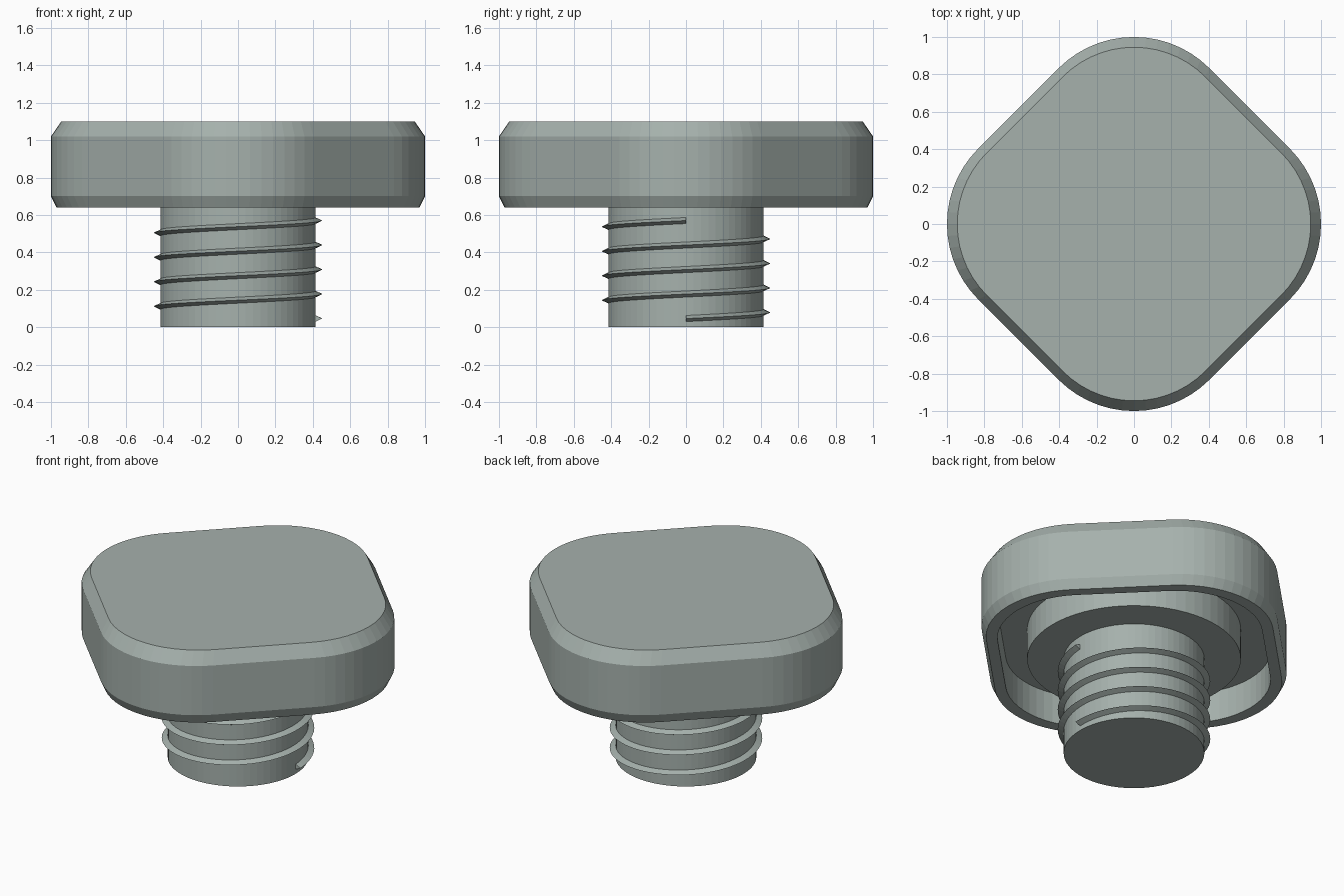
import bpy
import bmesh
import math

if "Cube" in bpy.data.objects:
    bpy.data.objects.remove(bpy.data.objects["Cube"])

SEG = 8             # outline points per eighth of the knob
N = SEG * 8         # points per ring
R = 0.57            # corner radius of the knob outline

mat = bpy.data.materials.new("grey_green")
mat.diffuse_color = (0.38, 0.44, 0.415, 1)
mat.use_nodes = True
mat.node_tree.nodes["Principled BSDF"].inputs["Base Color"].default_value = mat.diffuse_color

# Rounded square with its corners on the axes, counter-clockwise from +x
arc = [math.pi / 4 * i / (SEG - 1) for i in range(SEG)]
eighth = [(1 - R + R * math.cos(a), R * math.sin(a)) for a in arc]
mid = sum(eighth[-1]) / 2
quarter = eighth + [(mid, mid)] + [(y, x) for x, y in reversed(eighth[1:])]
outline = []
for k in range(4):
    c, s = round(math.cos(k * math.pi / 2)), round(math.sin(k * math.pi / 2))
    outline += [(c * x - s * y, s * x + c * y) for x, y in quarter]
circle = [(math.cos(2 * math.pi * i / N), math.sin(2 * math.pi * i / N)) for i in range(N)]


def finish(name, bm):
    bmesh.ops.recalc_face_normals(bm, faces=bm.faces)
    me = bpy.data.meshes.new(name)
    bm.to_mesh(me)
    bm.free()
    me.materials.append(mat)
    ob = bpy.data.objects.new(name, me)
    bpy.context.collection.objects.link(ob)
    return ob


def loft(name, sections, cap_first=False, cap_last=False):
    """Skin a list of (shape, scale, z) rings."""
    bm = bmesh.new()
    rings = [[bm.verts.new((x * s, y * s, z)) for x, y in shape] for shape, s, z in sections]
    n = len(rings[0])
    for a, b in zip(rings, rings[1:]):
        for i in range(n):
            j = (i + 1) % n
            bm.faces.new((a[i], a[j], b[j], b[i]))
    if cap_first:
        bm.faces.new(rings[0])
    if cap_last:
        bm.faces.new(rings[-1])
    return finish(name, bm)


# Knob head: bevelled top, outer wall, rim, underside groove and round collar
loft("knob_head", [
    (outline, 0.945, 1.10),
    (outline, 1.0, 1.02),
    (outline, 1.0, 0.70),
    (outline, 0.97, 0.64),
    (outline, 0.895, 0.64),
    (outline, 0.895, 0.84),
    (circle, 0.63, 0.84),
    (circle, 0.63, 0.64),
    (circle, 0.415, 0.64),
], cap_first=True)

# Stem below the head
loft("stem", [(circle, 0.415, 0.64), (circle, 0.415, 0.0)], cap_last=True)

# Helical thread: four turns of a sharp ridge, rising counter-clockwise from +x
TURNS, STEPS, PITCH, Z0 = 4, 64, 0.131, 0.046
profile = [(0.405, -0.021), (0.450, 0.0), (0.405, 0.021)]
bm = bmesh.new()
prev = None
for i in range(TURNS * STEPS + 1):
    a = 2 * math.pi * i / STEPS
    z = Z0 + PITCH * i / STEPS
    cur = [bm.verts.new((r * math.cos(a), r * math.sin(a), z + h)) for r, h in profile]
    if prev is None:
        bm.faces.new(cur)
    else:
        for k in range(3):
            m = (k + 1) % 3
            bm.faces.new((prev[k], prev[m], cur[m], cur[k]))
    prev = cur
bm.faces.new(prev)
finish("screw_thread", bm)
